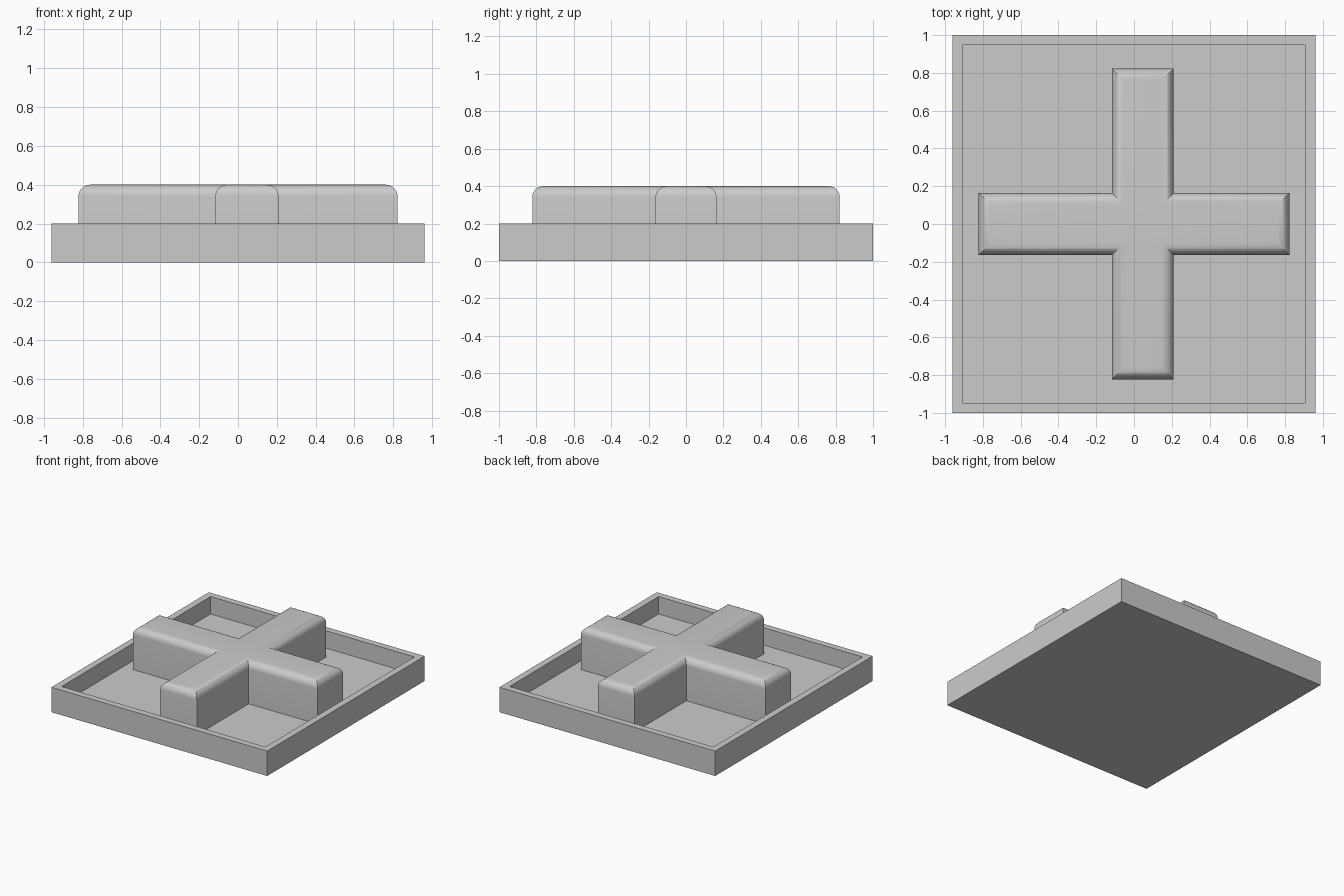
import bpy
import bmesh
import math

cube = bpy.data.objects.get("Cube")
if cube:
    bpy.data.objects.remove(cube, do_unlink=True)

HALF_X, HALF_Y, RIM_Z = 0.96, 1.0, 0.2
WALL, FLOOR_Z = 0.053, 0.06
ARM, HALF_WIDTH, CROSS_X = 0.822, 0.163, 0.046
TOP_Z, ROUND, STEPS = 0.4, 0.06, 8

grey = bpy.data.materials.new("plain grey")
grey.use_nodes = True
grey.diffuse_color = (0.6, 0.6, 0.6, 1)
grey.node_tree.nodes["Principled BSDF"].inputs["Base Color"].default_value = (0.6, 0.6, 0.6, 1)


def rectangle(inset):
    x, y = HALF_X - inset, HALF_Y - inset
    return [(-x, -y), (x, -y), (x, y), (-x, y)]


def cross(inset):
    a, w = ARM - inset, HALF_WIDTH - inset
    l, r = CROSS_X - w, CROSS_X + w
    return [(l, -a), (r, -a), (r, -w), (a, -w), (a, w), (r, w),
            (r, a), (l, a), (l, w), (-a, w), (-a, -w), (l, -w)]


def loft(name, outline, levels):
    """Join inset copies of an outline at (inset, height) levels and cap both ends."""
    bm = bmesh.new()
    rings = [[bm.verts.new((x, y, z)) for x, y in outline(d)] for d, z in levels]
    bm.faces.new(rings[0][::-1])
    for low, high in zip(rings, rings[1:]):
        n = len(low)
        for i in range(n):
            j = (i + 1) % n
            bm.faces.new((low[i], low[j], high[j], high[i]))
    bm.faces.new(rings[-1])
    mesh = bpy.data.meshes.new(name)
    bm.to_mesh(mesh)
    bm.free()
    mesh.materials.append(grey)
    obj = bpy.data.objects.new(name, mesh)
    bpy.context.collection.objects.link(obj)
    return obj


# Shallow tray with a thin upright rim
loft("tray", rectangle, [(0, 0), (0, RIM_Z), (WALL, RIM_Z), (WALL, FLOOR_Z)])

# Raised cross with rounded, mitred top edges
levels = [(0, FLOOR_Z)]
for k in range(STEPS + 1):
    t = k / STEPS * math.pi / 2
    levels.append((ROUND * (1 - math.cos(t)), TOP_Z - ROUND * (1 - math.sin(t))))
block = loft("raised_cross", cross, levels)

bpy.ops.object.select_all(action="DESELECT")
block.select_set(True)
bpy.context.view_layer.objects.active = block
bpy.ops.object.shade_smooth_by_angle(angle=math.radians(30))
